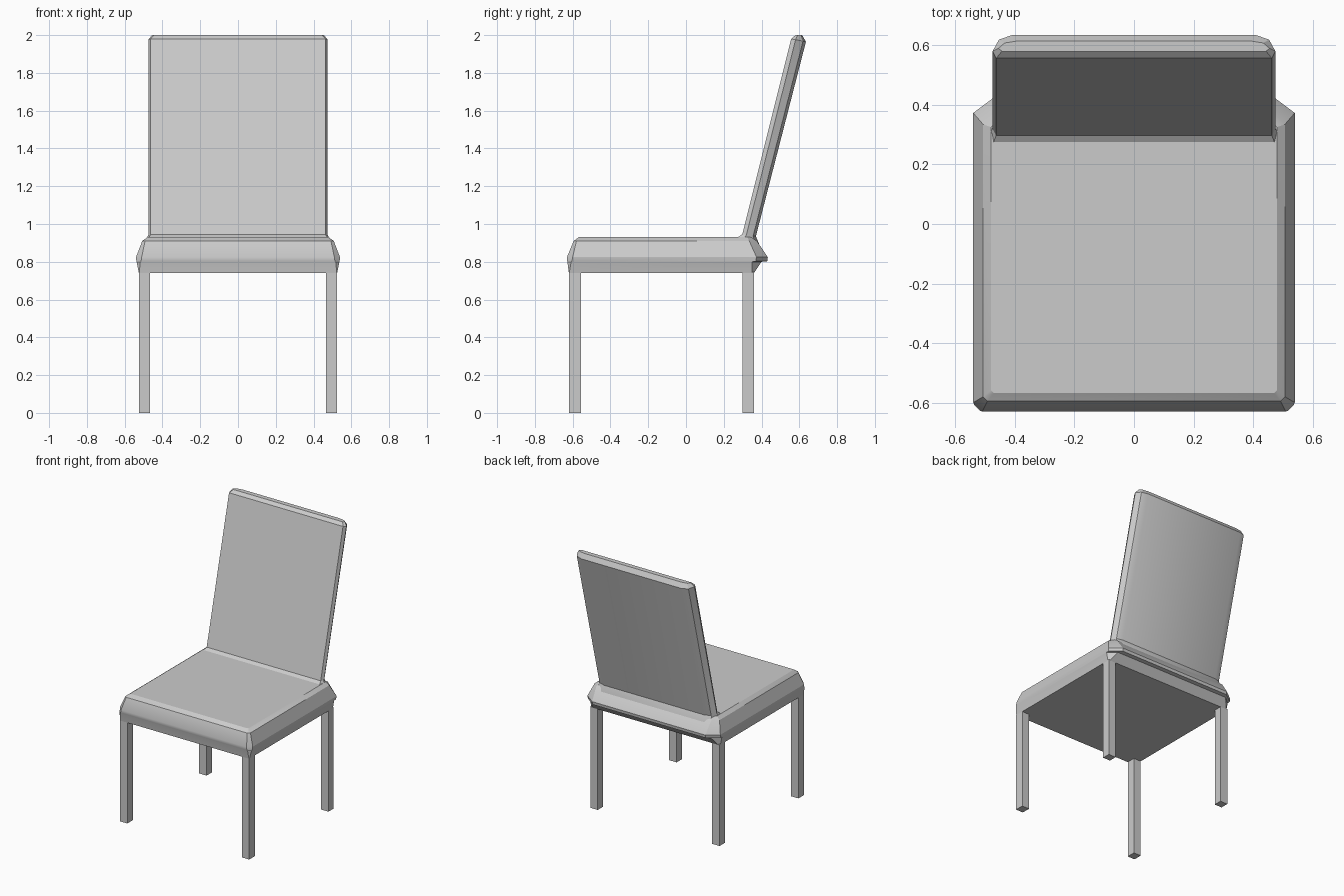
import bpy, bmesh, math

if "Cube" in bpy.data.objects:
    bpy.data.objects.remove(bpy.data.objects["Cube"])


def loft(name, rings):
    """Skin a closed solid through matching rings of 3D points."""
    bm = bmesh.new()
    loops = [[bm.verts.new(p) for p in ring] for ring in rings]
    n = len(loops[0])
    for a, b in zip(loops, loops[1:]):
        for i in range(n):
            j = (i + 1) % n
            bm.faces.new((a[i], a[j], b[j], b[i]))
    bm.faces.new(loops[0][::-1])
    bm.faces.new(loops[-1])
    bmesh.ops.recalc_face_normals(bm, faces=bm.faces)
    mesh = bpy.data.meshes.new(name)
    bm.to_mesh(mesh)
    bm.free()
    obj = bpy.data.objects.new(name, mesh)
    bpy.context.collection.objects.link(obj)
    return obj


def smooth(obj, degrees):
    bpy.ops.object.select_all(action='DESELECT')
    obj.select_set(True)
    bpy.context.view_layer.objects.active = obj
    bpy.ops.object.shade_smooth_by_angle(angle=math.radians(degrees))


def seat_ring(z, hx, front, back, cf, cx, cy):
    """Rectangle with cut front corners (cf) and rear corners (cx, cy)."""
    half = [(hx - cf, front), (hx, front + cf), (hx, back - cy), (hx - cx, back)]
    return [(x, y, z) for x, y in half] + [(-x, y, z) for x, y in half[::-1]]


# Upholstered seat, overhanging slightly at the rear
seat = loft("seat", [
    seat_ring(0.74, 0.525, -0.62, 0.36, 0.002, 0.01, 0.01),
    seat_ring(0.80, 0.537, -0.628, 0.40, 0.02, 0.06, 0.05),
    seat_ring(0.803, 0.538, -0.629, 0.43, 0.025, 0.08, 0.06),
    seat_ring(0.825, 0.54, -0.63, 0.433, 0.03, 0.08, 0.06),
    seat_ring(0.91, 0.507, -0.595, 0.375, 0.015, 0.04, 0.04),
    seat_ring(0.93, 0.48, -0.568, 0.345, 0.01, 0.02, 0.02),
])
smooth(seat, 25)


# Reclined backrest: section tapers towards the rear corners
def back_ring(front, back, width):
    section = [(0.975, 0.0), (1.0, 0.3), (0.955, 0.8), (0.86, 1.0)]
    half = [(x * width,
             front[0] + (back[0] - front[0]) * s,
             front[1] + (back[1] - front[1]) * s) for x, s in section]
    return half + [(-x, y, z) for x, y, z in half[::-1]]


backrest = loft("backrest", [
    back_ring((0.265, 0.85), (0.40, 0.85), 0.485),
    back_ring((0.27, 0.927), (0.385, 0.90), 0.485),
    back_ring((0.298, 0.945), (0.37, 0.935), 0.475),
    back_ring((0.557, 1.98), (0.635, 1.965), 0.475),
    back_ring((0.58, 2.0), (0.615, 2.0), 0.455),
])
smooth(backrest, 25)

# Four square legs
for side, sx in (("left", -1), ("right", 1)):
    for end, y0, y1 in (("front", -0.62, -0.555), ("back", 0.30, 0.36)):
        corners = [(0.465, y0), (0.525, y0), (0.525, y1), (0.465, y1)]
        loft(f"{end}_{side}_leg",
             [[(sx * x, y, z) for x, y in corners] for z in (0, 0.745)])
